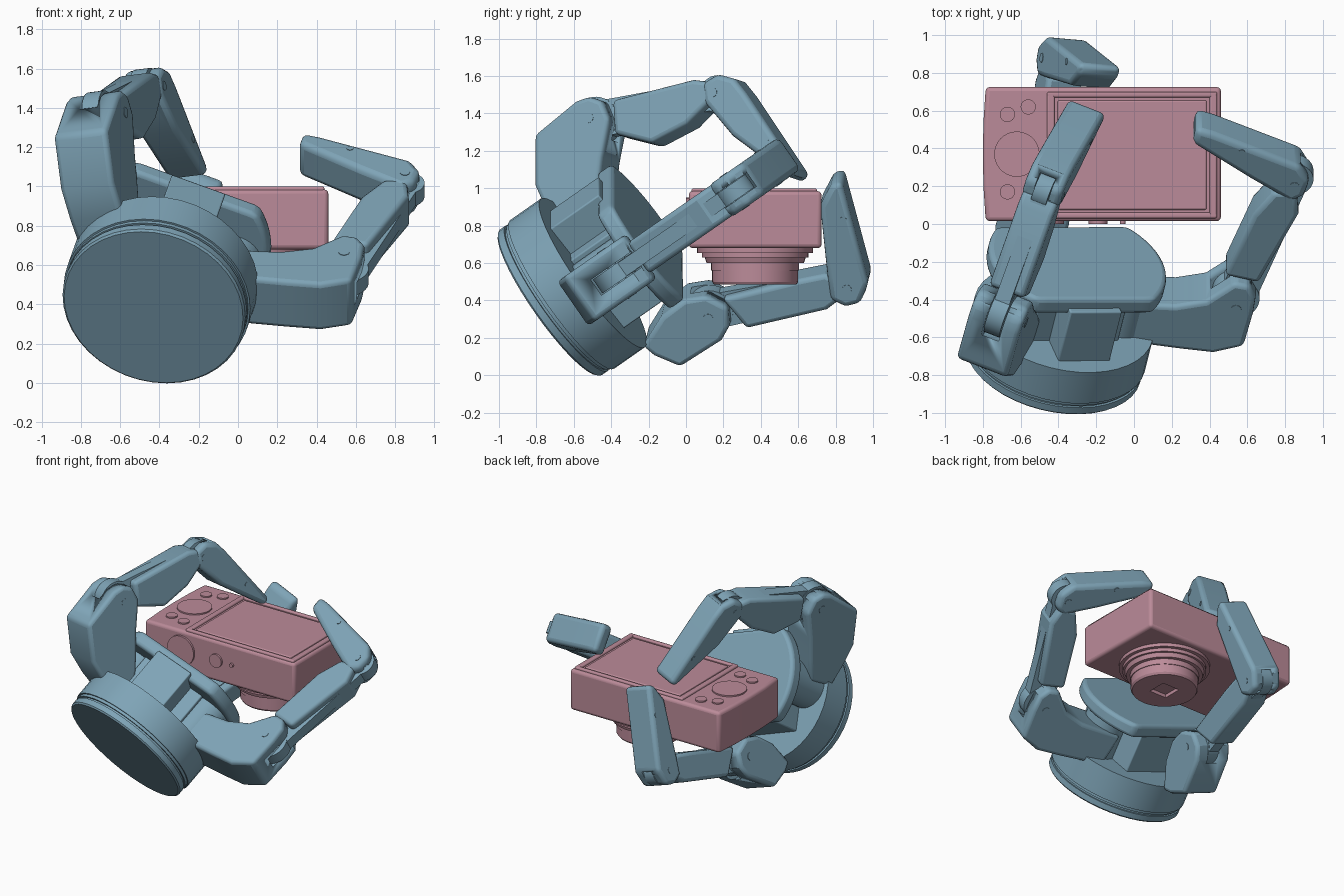
import bpy, bmesh
from math import sin, cos, pi
from mathutils import Vector as V

if "Cube" in bpy.data.objects:
    bpy.data.objects.remove(bpy.data.objects["Cube"])


def material(name, col):
    m = bpy.data.materials.new(name)
    m.diffuse_color = (*col, 1)
    m.use_nodes = True
    m.node_tree.nodes["Principled BSDF"].inputs["Base Color"].default_value = m.diffuse_color
    return m


BLUE = material("steel_blue", (0.21, 0.37, 0.47))
PINK = material("dusty_pink", (0.50, 0.26, 0.32))


def finish(bm, name, mat, bevel=0.0, seg=3):
    bmesh.ops.recalc_face_normals(bm, faces=bm.faces)
    me = bpy.data.meshes.new(name)
    bm.to_mesh(me)
    bm.free()
    ob = bpy.data.objects.new(name, me)
    bpy.context.collection.objects.link(ob)
    me.materials.append(mat)
    bpy.ops.object.select_all(action='DESELECT')
    ob.select_set(True)
    bpy.context.view_layer.objects.active = ob
    bpy.ops.object.shade_smooth_by_angle(angle=0.5)
    if bevel:
        b = ob.modifiers.new("bevel", 'BEVEL')
        b.width, b.segments, b.limit_method, b.angle_limit = bevel, seg, 'ANGLE', 0.6
    return ob


def slab(name, ring, off, mat, bevel=0.0):
    """Extrude a closed ring of 3D points along off."""
    bm = bmesh.new()
    lo = [bm.verts.new(p) for p in ring]
    hi = [bm.verts.new(p + off) for p in ring]
    bm.faces.new(lo)
    bm.faces.new(hi)
    n = len(lo)
    for i in range(n):
        j = (i + 1) % n
        bm.faces.new((lo[i], lo[j], hi[j], hi[i]))
    return finish(bm, name, mat, bevel)


def lathe(name, base, axis, prof, mat, n=48):
    """Revolve (height, radius) pairs about an axis, capped at both ends."""
    axis = V(axis).normalized()
    s = axis.orthogonal().normalized()
    t = axis.cross(s)
    bm = bmesh.new()
    rings = [[bm.verts.new(V(base) + axis * h + (s * cos(2 * pi * i / n) + t * sin(2 * pi * i / n)) * r)
              for i in range(n)] for h, r in prof]
    for a, b in zip(rings, rings[1:]):
        for i in range(n):
            j = (i + 1) % n
            bm.faces.new((a[i], a[j], b[j], b[i]))
    bm.faces.new(rings[0])
    bm.faces.new(rings[-1])
    return finish(bm, name, mat)


def rod(name, mid, axis, r, w, mat=BLUE, n=32):
    return lathe(name, mid, axis, [(-w / 2, r), (w / 2, r)], mat, n)


def cut(ob, cutter):
    cutter.hide_render = True
    cutter.hide_set(True)
    m = ob.modifiers.new("cut", 'BOOLEAN')
    m.operation, m.object, m.solver = 'DIFFERENCE', cutter, 'EXACT'


# Palm frame: N is the wrist axis, A runs sideways, E runs upwards
N = V((0.2, 0.8, 0.56)).normalized()
A = (V((0.94, 0, -0.34)) - N * N.dot(V((0.94, 0, -0.34)))).normalized()
E = A.cross(N)
C0 = V((-0.43, -0.73, 0.385))


def palm(a, e, n):
    return C0 + A * a + E * e + N * n


# Wrist drum with two grooves
lathe("wrist_drum", C0, N, [(0, .465), (.01, .475), (.05, .475), (.05, .462), (.065, .462), (.065, .475),
                            (.085, .475), (.085, .485), (.29, .485)], BLUE, 40)
# Palm plate: disc clipped flat above and below
ring = [palm(.48 * cos(2 * pi * i / 64), max(-.31, min(.345, .48 * sin(2 * pi * i / 64))), .57) for i in range(64)]
slab("palm_plate", ring, N * .1, BLUE, .025)


def palm_block(name, a0, a1, e0, e1):
    slab(name, [palm(a0, e0, .25), palm(a1, e0, .25), palm(a1, e1, .25), palm(a0, e1, .25)], N * .36, BLUE, .008)


palm_block("palm_core", -.25, .25, -.28, .2)
palm_block("palm_top_block", -.14, .15, .1, .38)
for s in (-1, 1):
    rod("finger_hub", palm(s * .3, .03, .43), N, .15, .3)


def finger(name, P, W, drop, knuckle, mid, tip, j1, j2, tip_w=.21):
    """Side outlines are laid on the plane through P with normal W; drop is the solved axis."""
    W, P = V(W).normalized(), V(P)

    def place(p):
        q = list(p)
        q.insert(drop, P[drop])
        q = V(q)
        q[drop] -= W.dot(q - P) / W[drop]
        return q

    def link(part, pts, w, bevel=.025):
        return slab(name + part, [place(p) - W * w / 2 for p in pts], W * w, BLUE, bevel)

    a, b = place(j1), place(j2)
    k = link("_knuckle", knuckle, .29)
    cut(k, rod(name + "_slot", a, W, .15, .1))
    link("_middle_link", mid, .2)
    t = link("_fingertip", tip, tip_w, .032)
    cut(t, rod(name + "_tip_slot", b, W, .115, .09))
    # Joint barrels, the necks that join them to the middle link, and pins
    rod(name + "_barrel", a, W, .125, .09)
    rod(name + "_tip_barrel", b, W, .1, .085)
    d = (b - a).normalized()
    side = d.cross(W) * .1
    c0, c1 = a - W * .042, b - W * .042
    slab(name + "_neck", [c0 - side, c1 - side * .8, c1 + side * .8, c0 + side], W * .084, BLUE)
    rod(name + "_pin", a, W, .028, .296, n=16)
    rod(name + "_tip_pin", b, W, .025, tip_w + .006, n=16)
    # Screw heads on the fingertip sides
    rod(name + "_screw", place(tip[len(tip) // 2]).lerp(b, .35), W, .018, tip_w + .006, n=12)


finger("upper_finger", (-.73, -.55, 1.3), (.93, -.36, .12), 0,
       [(-.62, .72), (-.69, .84), (-.76, 1.0), (-.76, 1.27), (-.54, 1.45), (-.47, 1.475), (-.4, 1.45), (-.36, 1.35),
        (-.4, 1.15), (-.42, .98), (-.45, .8)],
       [(-.36, 1.46), (.07, 1.57), (.15, 1.56), (.17, 1.46), (.04, 1.33), (-.15, 1.23), (-.35, 1.28)],
       [(.12, 1.55), (.2, 1.6), (.29, 1.575), (.35, 1.5), (.63, 1.08), (.59, 1.04), (.28, 1.27), (.13, 1.45)],
       (-.47, 1.36), (.18, 1.5))

finger("right_finger", (0, -.58, .4), (0, -.57, .82), 2,
       [(-.1, -.54), (.24, -.585), (.42, -.605), (.58, -.57), (.63, -.4), (.645, -.31), (.61, -.25), (.53, -.235),
        (.38, -.33), (.22, -.355), (-.1, -.34)],
       [(.48, -.22), (.66, -.26), (.87, .1), (.86, .22), (.74, .22), (.63, .1)],
       [(.83, .17), (.9, .2), (.93, .28), (.88, .36), (.42, .535), (.33, .56), (.31, .48), (.62, .29)],
       (.54, -.37), (.85, .26))

finger("lower_finger", (-.52, .1, .3), (1, -.09, -.36), 0,
       [(-.22, .2), (-.16, .15), (-.02, .09), (.2, .23), (.245, .31), (.235, .41), (.12, .47), (.0, .45), (-.12, .36)],
       [(.2, .44), (.33, .28), (.76, .38), (.84, .44), (.83, .54), (.75, .57), (.6, .54)],
       [(.78, .44), (.86, .4), (.94, .42), (.985, .53), (.84, 1.07), (.785, 1.055), (.725, .94), (.765, .56)],
       (.13, .35), (.87, .5), .235)

# Camera body with a bowed grip end
bow = [(-.785, .725), (-.797, .54), (-.8, .37), (-.797, .2), (-.785, .015)]
slab("camera_body", [V((x, y, .68)) for x, y in [(.46, .015), (.46, .725)] + bow], V((0, 0, .305)), PINK, .022)


def panel(name, x0, x1, y0, y1, z, h):
    slab(name, [V((x0, y0, z)), V((x1, y0, z)), V((x1, y1, z)), V((x0, y1, z))], V((0, 0, h)), PINK, .01)


# Screen surround built as a raised frame around the display
for x0, x1, y0, y1 in [(-.46, .44, .03, .06), (-.46, .44, .67, .7), (-.46, -.42, .03, .7), (.4, .44, .03, .7)]:
    panel("screen_frame", x0, x1, y0, y1, .97, .03)
panel("screen", -.405, .385, .075, .655, .97, .024)

# Buttons and control dial on the back
for x, y, r in [(-.67, .58, .04), (-.56, .62, .04), (-.67, .17, .04), (-.55, .14, .04), (-.62, .37, .12)]:
    rod("camera_button", (x, y, .98), (0, 0, 1), r, .03, PINK)
# Controls on the side facing the palm
for x, r in [(-.48, .11), (-.19, .05), (-.06, .015)]:
    rod("side_control", (x, .015, .84), (0, 1, 0), r, .03, PINK)

# Stepped lens pointing down, with a square opening in its face
lens = lathe("lens", (.04, .37, .7), (0, 0, -1),
             [(0, .31), (.045, .31), (.045, .285), (.07, .285), (.07, .27), (.1, .26), (.1, .235), (.14, .235),
              (.14, .23), (.2, .23), (.215, .22)], PINK)
h = .07
cutter = slab("lens_opening", [V((.04 + x, .37 + y, .47)) for x, y in [(-h, -h), (h, -h), (h, h), (-h, h)]],
              V((0, 0, .04)), PINK)
cut(lens, cutter)
